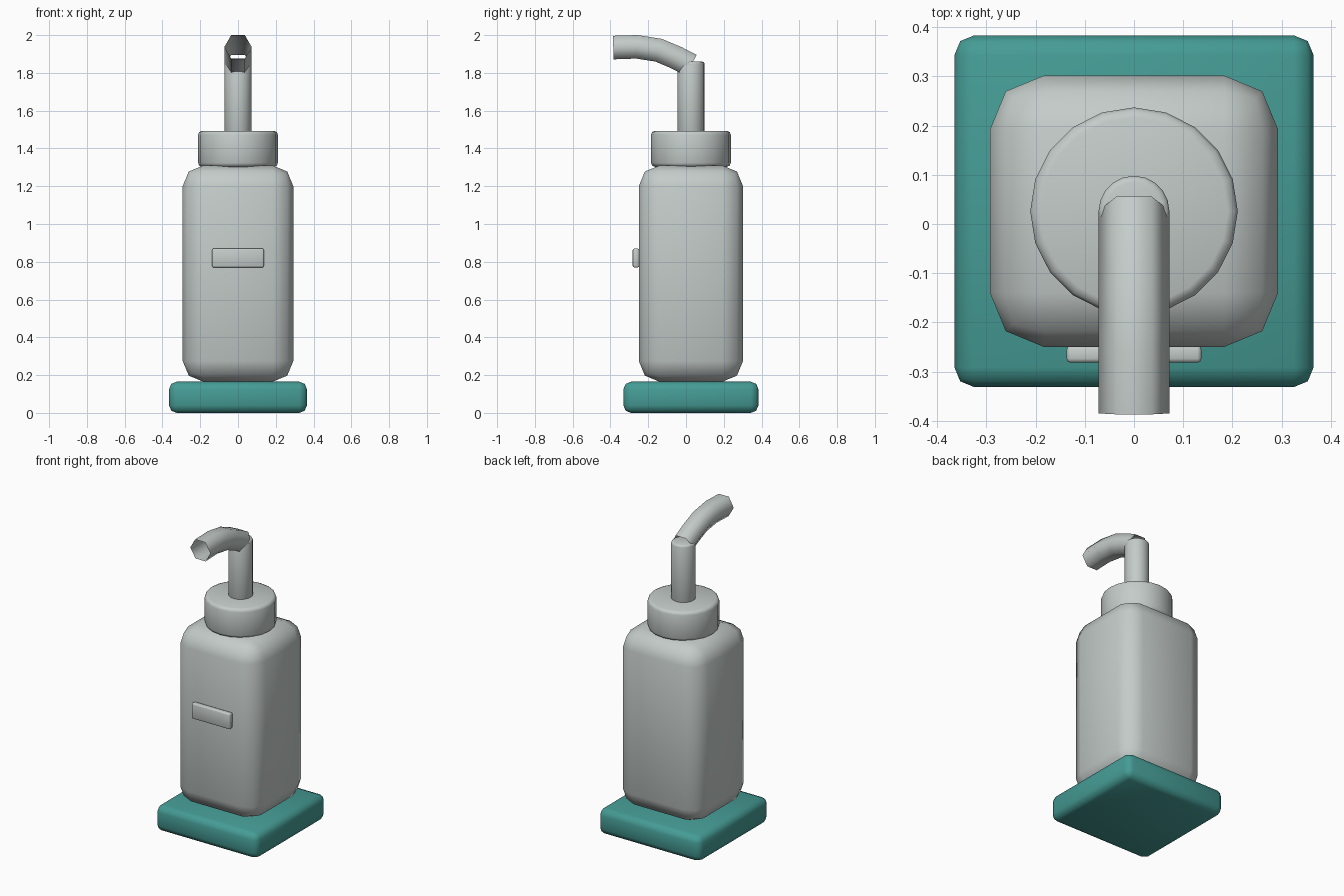
import bpy, bmesh
from math import cos, sin, pi
from mathutils import Vector, Matrix

if "Cube" in bpy.data.objects:
    bpy.data.objects.remove(bpy.data.objects["Cube"], do_unlink=True)

CY = 0.026  # depth of the bottle axis


def material(name, color):
    m = bpy.data.materials.new(name)
    m.use_nodes = True
    m.diffuse_color = color
    m.node_tree.nodes["Principled BSDF"].inputs["Base Color"].default_value = color
    return m


grey = material("pale grey", (0.55, 0.60, 0.58, 1))
teal = material("teal", (0.06, 0.33, 0.30, 1))


def finish(name, bm, mat, bevel=0):
    me = bpy.data.meshes.new(name)
    bm.to_mesh(me)
    bm.free()
    me.materials.append(mat)
    me.shade_smooth()
    ob = bpy.data.objects.new(name, me)
    bpy.context.collection.objects.link(ob)
    if bevel:
        mod = ob.modifiers.new("rounding", "BEVEL")
        mod.width = bevel
        mod.segments = 2
        mod.limit_method = "ANGLE"
    return ob


def box(name, size, y, z0, mat, bevel):
    bm = bmesh.new()
    place = Matrix.Translation((0, y, z0 + size[2] / 2)) @ Matrix.Diagonal((*size, 1))
    bmesh.ops.create_cube(bm, size=1, matrix=place)
    return finish(name, bm, mat, bevel)


def cylinder(name, radius, z0, z1, bevel):
    bm = bmesh.new()
    place = Matrix.Translation((0, CY, (z0 + z1) / 2))
    bmesh.ops.create_cone(bm, cap_ends=True, segments=20, radius1=radius,
                          radius2=radius, depth=z1 - z0, matrix=place)
    return finish(name, bm, grey, bevel)


def tube(name, path, radius, sides):
    """Open tube along (y, z) points, with rings square to the path."""
    bm = bmesh.new()
    pts = [Vector((0, y, z)) for y, z in path]
    rings = []
    for i, p in enumerate(pts):
        along = (pts[min(i + 1, len(pts) - 1)] - pts[max(i - 1, 0)]).normalized()
        up = Vector((1, 0, 0)).cross(along)
        rings.append([bm.verts.new(p + radius * (Vector((cos(a), 0, 0)) + up * sin(a)))
                      for a in (2 * pi * k / sides for k in range(sides))])
    for a, b in zip(rings, rings[1:]):
        for k in range(sides):
            j = (k + 1) % sides
            bm.faces.new((a[k], a[j], b[j], b[k]))
    bmesh.ops.recalc_face_normals(bm, faces=bm.faces)
    return finish(name, bm, grey)


# Stand and bottle
box("base_tray", (0.73, 0.715, 0.165), CY, 0, teal, 0.04)
box("bottle_body", (0.586, 0.552, 1.145), CY, 0.165, grey, 0.11)
box("label_plate", (0.274, 0.034, 0.1), -0.265, 0.77, grey, 0.008)

# Pump
cylinder("pump_collar", 0.211, 1.303, 1.493, 0.02)
cylinder("pump_stem", 0.072, 1.47, 1.86, 0.012)
tube("pump_spout", [(0.027, 1.84), (-0.05, 1.88), (-0.145, 1.92),
                    (-0.26, 1.938), (-0.385, 1.934)], 0.072, 6)
